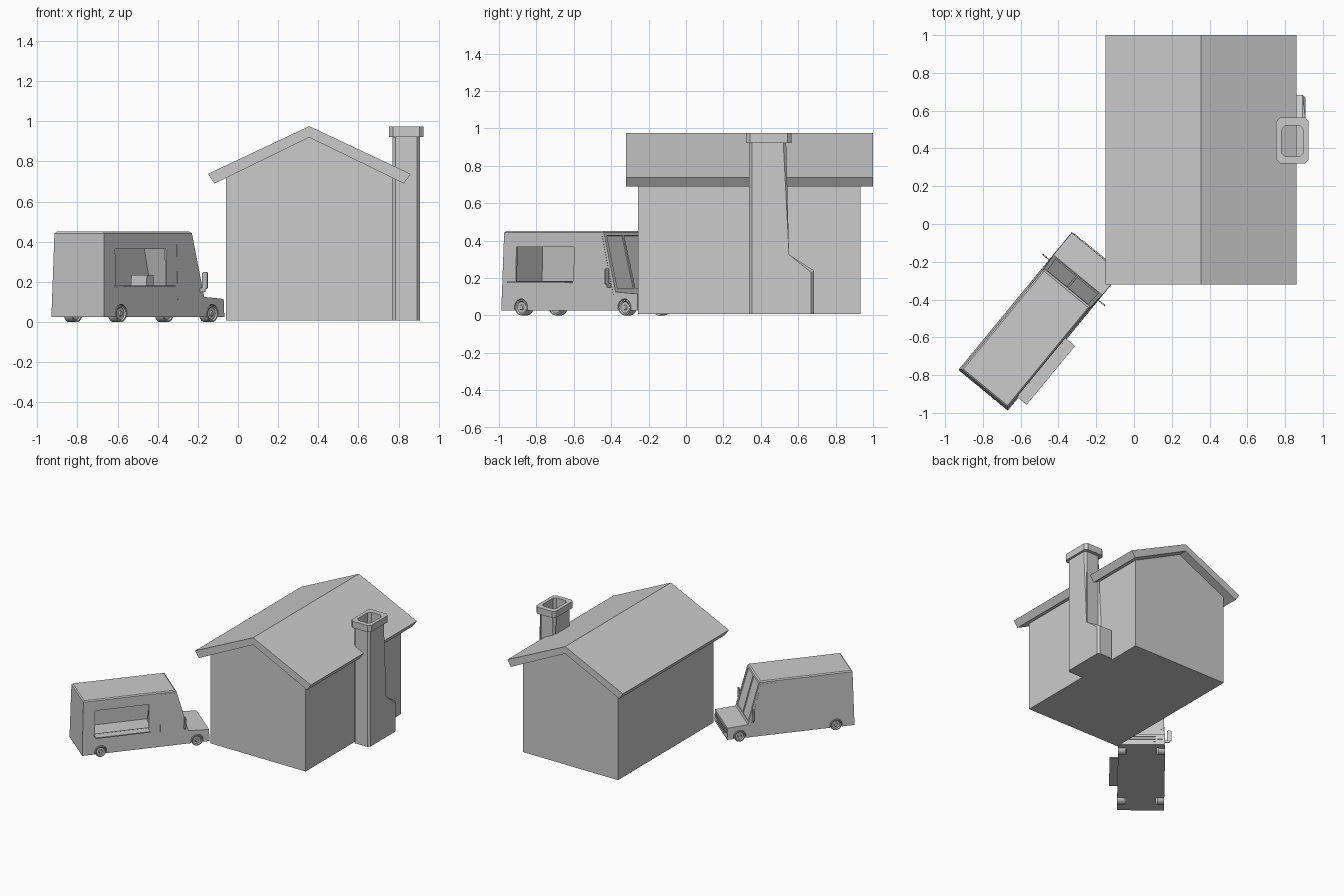
import bpy, bmesh, math
from mathutils import Matrix

if "Cube" in bpy.data.objects:
    bpy.data.objects.remove(bpy.data.objects["Cube"])

GREY = bpy.data.materials.new("light_grey")
GREY.diffuse_color = (0.6, 0.6, 0.6, 1)
GREY.use_nodes = True
GREY.node_tree.nodes["Principled BSDF"].inputs["Base Color"].default_value = GREY.diffuse_color
I = Matrix.Identity(4)
# van frame: local x = forward, local y = left, origin at the rear centre
VAN = Matrix.Translation((-0.799, -0.88, 0)) @ Matrix.Rotation(math.radians(50.55), 4, 'Z')


def make(name, bm, mat=I):
    bmesh.ops.recalc_face_normals(bm, faces=bm.faces)
    me = bpy.data.meshes.new(name)
    bm.to_mesh(me)
    bm.free()
    me.materials.append(GREY)
    ob = bpy.data.objects.new(name, me)
    ob.matrix_world = mat
    bpy.context.collection.objects.link(ob)
    return ob


def prism(name, pts, a, b, axis='y', mat=I, bevel=0, pick=None, taper=0):
    """Extrude a side profile (u, z) from a to b along the axis."""
    bm = bmesh.new()
    pos = lambda u, z, w: (u, w, z) if axis == 'y' else (w, u, z)
    A = [bm.verts.new(pos(u, z, a)) for u, z in pts]
    B = [bm.verts.new(pos(u, z, b)) for u, z in pts]
    bm.faces.new(A)
    bm.faces.new(B[::-1])
    n = len(pts)
    for i in range(n):
        j = (i + 1) % n
        bm.faces.new((A[i], B[i], B[j], A[j]))
    for v in bm.verts:
        v.co.y *= 1 - taper * v.co.z
    if bevel:
        edges = [e for e in bm.edges if pick(e)]
        bmesh.ops.bevel(bm, geom=edges, offset=bevel, segments=1, affect='EDGES')
    return make(name, bm, mat)


def box(name, x, y, z, mat=I, **kw):
    return prism(name, [(x[0], z[0]), (x[1], z[0]), (x[1], z[1]), (x[0], z[1])],
                 y[0], y[1], 'y', mat, **kw)


def cylinder(name, r, x, y, z, width, mat, hub=False):
    bm = bmesh.new()
    m = Matrix.Translation((x, y, z)) @ Matrix.Rotation(math.pi / 2, 4, 'X')
    bmesh.ops.create_cone(bm, cap_ends=True, segments=24, radius1=r, radius2=r,
                          depth=width, matrix=m)
    if hub:
        caps = [f for f in bm.faces if len(f.verts) > 4]
        for depth, th in ((0, r * 0.15), (-0.006, r * 0.15), (0, r * 0.35), (0.006, r * 0.1)):
            bmesh.ops.inset_region(bm, faces=caps, thickness=th, depth=depth)
    return make(name, bm, mat)


def cut(ob, cutters):
    """Subtract the cutters, bake the result and remove them."""
    for c in cutters:
        m = ob.modifiers.new("cut", 'BOOLEAN')
        m.object, m.operation, m.solver = c, 'DIFFERENCE', 'EXACT'
        c.hide_render = True
    dg = bpy.context.evaluated_depsgraph_get()
    dg.update()
    me = bpy.data.meshes.new_from_object(ob.evaluated_get(dg))
    ob.modifiers.clear()
    ob.data = me
    for c in cutters:
        bpy.data.objects.remove(c)


# ---- House walls and roof
prism("house_walls", [(-0.06, 0.008), (0.77, 0.008), (0.77, 0.72), (0.355, 0.925), (-0.06, 0.72)],
      -0.257, 0.933)
prism("house_roof", [(-0.15, 0.738), (-0.117, 0.69), (0.355, 0.92), (0.827, 0.69),
                     (0.86, 0.738), (0.355, 0.976)], -0.32, 1.0)

# ---- Chimney with stepped shoulder, cap and flue
upright = lambda e: abs(e.verts[0].co.x - e.verts[1].co.x) < 1e-5 and \
    abs(e.verts[0].co.z - e.verts[1].co.z) > 0.02
chimney = prism("chimney", [(0.337, 0.008), (0.684, 0.008), (0.684, 0.24), (0.535, 0.315),
                            (0.535, 0.94), (0.337, 0.94)], 0.77, 0.908, 'x',
                bevel=0.016, pick=upright)
cap = box("chimney_cap", (0.753, 0.925), (0.321, 0.563), (0.922, 0.974), bevel=0.02, pick=upright)
for part in (chimney, cap):
    flue = box("flue_cutter", (0.78, 0.898), (0.357, 0.522), (0.35, 1.1), bevel=0.02, pick=upright)
    cut(part, [flue])

# ---- Van body: tapered shell with a chamfered roof
roof_edge = lambda e: all(v.co.z > 0.44 for v in e.verts)
body = prism("van_body", [(0, 0.025), (0.945, 0.025), (0.942, 0.115), (0.79, 0.125),
                          (0.70, 0.45), (0.012, 0.45)], -0.17, 0.17, mat=VAN,
             taper=0.14, bevel=0.008, pick=roof_edge)
cutters = [
    prism("cabin_cutter", [(0.013, 0.1), (0.78, 0.1), (0.773, 0.127), (0.688, 0.438),
                           (0.023, 0.438)], -0.16, 0.16, mat=VAN, taper=0.14),
    box("hatch_cutter", (0.098, 0.497), (-0.25, -0.1), (0.183, 0.365), VAN)]
for f in (0.137, 0.852):
    for s in (-1, 1):
        cutters.append(cylinder("arch_cutter", 0.046, f, s * 0.17, 0.042, 0.12, VAN))
# two recessed windscreen panes either side of a centre post
pane = []
for t, d in ((0.06, -0.006), (0.06, 0.02), (0.93, 0.02), (0.93, -0.006)):
    pane.append((0.79 - 0.09 * t + 0.964 * d, 0.125 + 0.325 * t + 0.267 * d))
for s in (-1, 1):
    cutters.append(prism("pane_cutter", pane, s * 0.006, s * 0.148, mat=VAN, taper=0.14))
cut(body, cutters)

# ---- Serving shelf and driver seat
box("serving_shelf", (0.087, 0.49), (-0.227, -0.155), (0.174, 0.182), VAN)
prism("seat", [(0.565, 0.1), (0.635, 0.1), (0.63, 0.235), (0.58, 0.235)], 0.03, 0.13, mat=VAN)

# ---- Parts on both sides of the van
for s, side in ((-1, "right"), (1, "left")):
    prism(side + "_door", [(0.58, 0.11), (0.775, 0.11), (0.77, 0.125), (0.69, 0.43), (0.58, 0.43)],
          s * 0.165, s * 0.1715, mat=VAN, taper=0.14)
    box(side + "_mirror", (0.752, 0.76), (s * 0.185, s * 0.215), (0.165, 0.25), VAN,
        bevel=0.006, pick=lambda e: abs(e.verts[0].co.x - e.verts[1].co.x) > 0.005)
    box(side + "_mirror_arm", (0.754, 0.758), (s * 0.155, s * 0.2), (0.15, 0.17), VAN)
    box(side + "_headlight", (0.94, 0.948), (s * 0.115, s * 0.15), (0.07, 0.1), VAN)
    for f, end in ((0.137, "rear"), (0.852, "front")):
        w = cylinder(f"{side}_{end}_wheel", 0.042, f, s * 0.143, 0.042, 0.052, VAN, hub=True)
        for p in w.data.polygons:
            p.use_smooth = len(p.vertices) == 4 and abs(p.normal.y) < 0.3
        w.data.set_sharp_from_angle(angle=math.radians(35))

# ---- Grille bars
for i in range(3):
    z = 0.05 + i * 0.02
    box(f"grille_bar_{i + 1}", (0.94, 0.949), (-0.1, 0.1), (z, z + 0.008), VAN)
